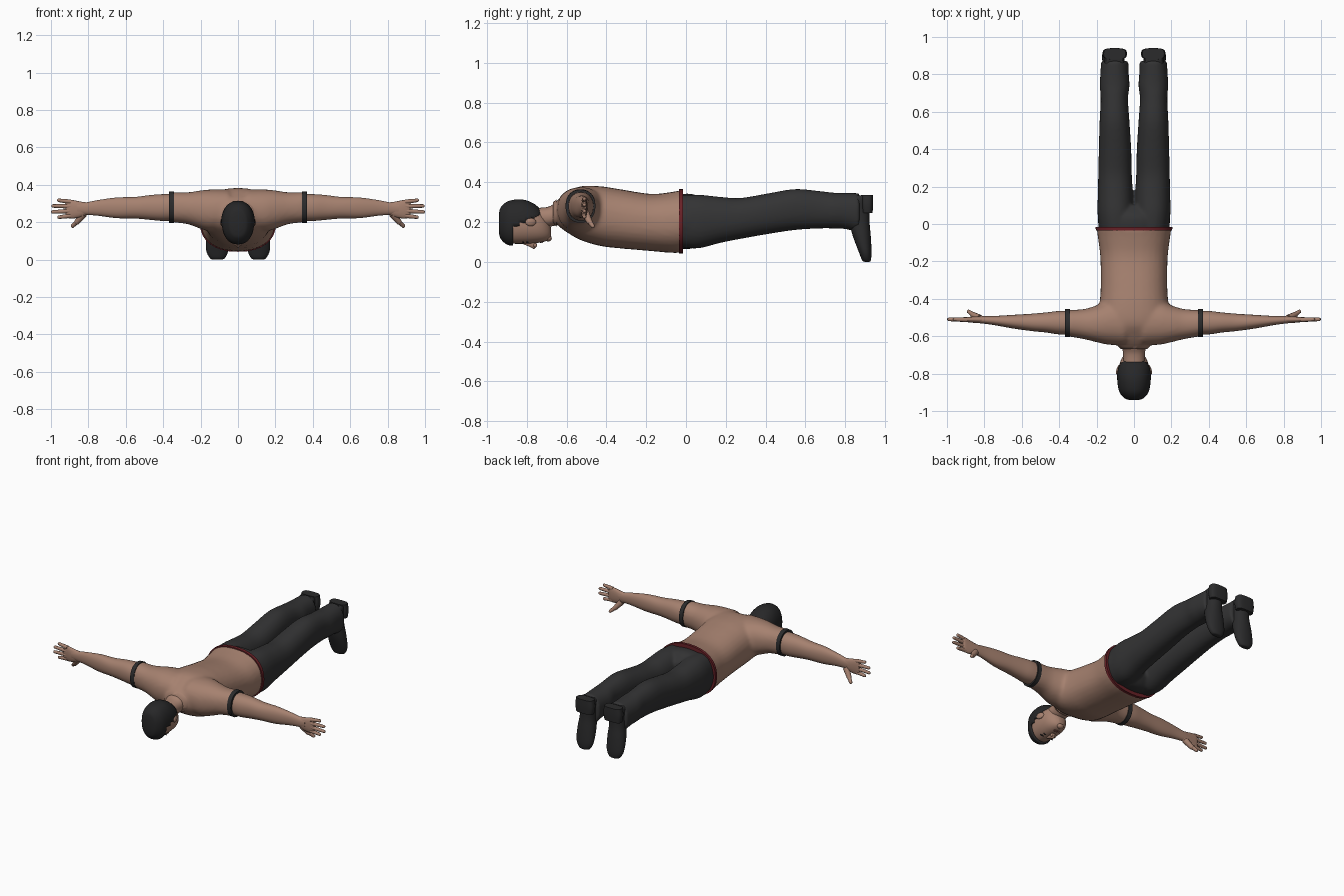
import bpy, bmesh, math
from mathutils import Vector, Matrix

cube = bpy.data.objects.get("Cube")
if cube:
    bpy.data.objects.remove(cube)


def material(name, *rgb):
    mat = bpy.data.materials.new(name)
    mat.use_nodes = True
    color = (*rgb, 1)
    mat.diffuse_color = color
    bsdf = next(n for n in mat.node_tree.nodes if n.type == 'BSDF_PRINCIPLED')
    bsdf.inputs["Base Color"].default_value = color
    bsdf.inputs["Roughness"].default_value = 0.8
    return mat


skin = material("warm skin", .38, .22, .16)
cloth = material("charcoal cloth", .033, .033, .034)
leather = material("black leather", .024, .024, .025)
hair_black = material("hair black", .02, .02, .021)
red = material("dark red trim", .14, .015, .02)
lip_tone = material("lip brown", .24, .10, .08)


def smooth_rows(rows, steps):
    """Catmull-Rom interpolation between cross-section rows."""
    if steps < 2:
        return rows
    out = []
    for i in range(len(rows) - 1):
        quad = [rows[max(i - 1, 0)], rows[i], rows[i + 1], rows[min(i + 2, len(rows) - 1)]]
        for s in range(steps):
            t = s / steps
            out.append([b + .5 * t * (c - a + t * (2*a - 5*b + 4*c - d + t * (3*(b - c) + d - a)))
                        for a, b, c, d in zip(*quad)])
    return out + [rows[-1]]


def loft(bm, axis, rows, n=32, power=2.2, steps=4):
    """Skin rows of (position, low a, high a, low b, high b) along an axis."""
    rings = []
    for pos, a0, a1, b0, b1 in smooth_rows(rows, steps):
        ring = []
        for k in range(n):
            ang = math.tau * k / n
            c, s = math.cos(ang), math.sin(ang)
            u = (a0 + a1) / 2 + (a1 - a0) / 2 * math.copysign(abs(c) ** (2 / power), c)
            v = (b0 + b1) / 2 + (b1 - b0) / 2 * math.copysign(abs(s) ** (2 / power), s)
            co = {'x': (pos, u, v), 'y': (u, pos, v), 'z': (u, v, pos)}[axis]
            ring.append(bm.verts.new(co))
        rings.append(ring)
    for r, q in zip(rings, rings[1:]):
        for k in range(n):
            bm.faces.new((r[k], r[k - 1], q[k - 1], q[k]))
    bm.faces.new(rings[0])
    bm.faces.new(rings[-1][::-1])


def ball(bm, center, size, tilt=0):
    m = Matrix.Translation(center) @ Matrix.Rotation(tilt, 4, 'Z') @ Matrix.Diagonal((*size, 1))
    bmesh.ops.create_uvsphere(bm, u_segments=16, v_segments=10, radius=1, matrix=m)


def digit(bm, start, end, r):
    """Tapered finger with a round tip."""
    p, q = Vector(start), Vector(end)
    m = Matrix.Translation((p + q) / 2) @ (q - p).to_track_quat('Z', 'Y').to_matrix().to_4x4()
    bmesh.ops.create_cone(bm, segments=12, radius1=r, radius2=r * .75,
                          depth=(q - p).length, cap_ends=True, matrix=m)
    ball(bm, q, [r * .75] * 3)


def finish(bm, name, mat, mirror=False, voxel=0, thickness=0):
    bmesh.ops.recalc_face_normals(bm, faces=bm.faces)
    mesh = bpy.data.meshes.new(name)
    bm.to_mesh(mesh)
    bm.free()
    mesh.materials.append(mat)
    obj = bpy.data.objects.new(name, mesh)
    bpy.context.collection.objects.link(obj)
    bpy.ops.object.select_all(action='DESELECT')
    obj.select_set(True)
    bpy.context.view_layer.objects.active = obj
    bpy.ops.object.shade_smooth_by_angle(angle=math.radians(50))
    if mirror:
        obj.modifiers.new("Mirror", 'MIRROR').use_mirror_merge = False
    if voxel:
        rem = obj.modifiers.new("Blend", 'REMESH')
        rem.mode, rem.voxel_size, rem.use_smooth_shade = 'VOXEL', voxel, True
        soft = obj.modifiers.new("Soften", 'SMOOTH')
        soft.factor, soft.iterations = .5, 5
    if thickness:
        sol = obj.modifiers.new("Thickness", 'SOLIDIFY')
        sol.thickness, sol.offset = thickness, -1
    return obj


def symmetric(rows):
    return [(y, -w, w, lo, hi) for y, w, lo, hi in rows]


# Fitted shirt: torso blended with the two short sleeves
bm = bmesh.new()
loft(bm, 'y', symmetric([
    (-.66, .07, .20, .295), (-.64, .11, .18, .315), (-.60, .18, .15, .345),
    (-.53, .20, .11, .38), (-.43, .185, .08, .38), (-.33, .178, .068, .365),
    (-.18, .18, .055, .342), (-.08, .192, .046, .35), (-.02, .2, .046, .362)]), power=2.3)
sleeve = [(.05, -.65, -.40, .16, .375), (.14, -.645, -.41, .15, .375), (.2, -.632, -.435, .165, .37),
          (.27, -.615, -.455, .19, .36), (.36, -.6, -.46, .2, .362)]
loft(bm, 'x', sleeve)
loft(bm, 'x', [(-x, *rest) for x, *rest in sleeve])
finish(bm, "shirt", skin, voxel=.011)

# Raised neckline, hem and sleeve bands
bm = bmesh.new()
loft(bm, 'y', symmetric([(-.668, .072, .188, .30), (-.65, .088, .178, .315)]), steps=1)
finish(bm, "collar", skin)
bm = bmesh.new()
loft(bm, 'y', symmetric([(-.035, .204, .042, .365), (-.016, .205, .042, .366)]), power=2.3, steps=1)
finish(bm, "waist_band", red)
bm = bmesh.new()
loft(bm, 'x', [(.343, -.605, -.455, .197, .365), (.37, -.605, -.455, .197, .363)], steps=1)
finish(bm, "sleeve_bands", leather, mirror=True)

# Bare arms
bm = bmesh.new()
loft(bm, 'x', [(.32, -.59, -.465, .21, .35), (.4, -.59, -.465, .207, .35), (.47, -.58, -.473, .213, .345),
               (.55, -.572, -.48, .22, .335), (.65, -.558, -.486, .222, .332),
               (.75, -.54, -.492, .235, .318), (.82, -.531, -.493, .24, .305), (.86, -.528, -.495, .24, .305)])
finish(bm, "arms", skin, mirror=True)

# Hands: palm, four fingers and thumb
bm = bmesh.new()
loft(bm, 'x', [(.8, -.528, -.494, .243, .305), (.84, -.528, -.494, .228, .31),
               (.88, -.526, -.496, .22, .318), (.91, -.522, -.498, .222, .32), (.922, -.517, -.503, .23, .312)], n=20)
for root, tip, reach in [(.309, .317, .958), (.285, .287, .988), (.26, .255, .99), (.235, .227, .957)]:
    digit(bm, (.895, -.512, root), (reach, -.51, tip), .0125)
digit(bm, (.825, -.505, .245), (.86, -.485, .202), .02)
digit(bm, (.855, -.488, .208), (.884, -.468, .18), .0135)
finish(bm, "hands", skin, mirror=True)

# Trousers: seat blended with both legs
bm = bmesh.new()
loft(bm, 'y', symmetric([(-.06, .185, .07, .335), (0, .192, .064, .343), (.05, .185, .075, .335), (.1, .12, .12, .29)]))
leg = [(-.03, .0, .185, .075, .335), (.06, .0, .195, .068, .338), (.17, .006, .193, .095, .327),
       (.27, .012, .191, .115, .321), (.4, .015, .188, .138, .342), (.545, .024, .184, .16, .366),
       (.67, .032, .178, .168, .356), (.74, .024, .183, .168, .348), (.8, .028, .18, .165, .346), (.872, .03, .176, .148, .346)]
loft(bm, 'y', leg)
loft(bm, 'y', [(y, -b, -a, *rest) for y, a, b, *rest in leg])
finish(bm, "trousers", cloth, voxel=.009)

# Shoes pointing down, with heel blocks
bm = bmesh.new()
loft(bm, 'z', [(.0, .09, .13, .9, .92), (.008, .07, .15, .885, .928), (.05, .052, .17, .868, .932),
               (.13, .05, .17, .838, .928), (.2, .056, .16, .82, .922), (.26, .055, .156, .81, .922),
               (.315, .052, .158, .82, .925), (.333, .06, .15, .84, .915)], n=28)
loft(bm, 'z', [(.245, .045, .162, .885, .937), (.29, .038, .168, .88, .94), (.337, .045, .162, .88, .94)],
     n=28, power=3.2)
finish(bm, "shoes", leather, mirror=True)

# Neck
bm = bmesh.new()
loft(bm, 'y', symmetric([(-.78, .055, .18, .27), (-.7, .058, .175, .275), (-.66, .064, .182, .292), (-.61, .08, .19, .31)]))
finish(bm, "neck", skin)

# Head, face down
skull = [(-.932, .02, .16, .23), (-.922, .045, .125, .265), (-.885, .072, .095, .295), (-.82, .082, .091, .304),
         (-.76, .079, .094, .285), (-.72, .066, .1, .25), (-.692, .044, .11, .21), (-.678, .02, .13, .17)]
bm = bmesh.new()
loft(bm, 'y', symmetric(skull))
# nose bridge, tip and nostrils
loft(bm, 'y', symmetric([(-.815, .006, .088, .12), (-.78, .01, .073, .12), (-.762, .014, .064, .12), (-.75, .01, .08, .12)]), n=14)
for side in (-1, 1):
    ball(bm, (side * .012, -.757, .083), (.009, .009, .01))
    ball(bm, (side * .084, -.78, .2), (.01, .028, .02), side * .25)
ball(bm, (0, -.692, .119), (.024, .018, .016))
finish(bm, "head", skin)

# Short hair cap, cut away over the face
bm = bmesh.new()
loft(bm, 'y', symmetric([(y - .008, w + .008, lo - .01, hi + .01) for y, w, lo, hi in skull]), n=48, steps=8)
face_area = [f for f in bm.faces if (c := f.calc_center_median()).y > -.872
             and (c.z < .17 + .5 * (c.y + .875) or c.y > -.715)]
bmesh.ops.delete(bm, geom=face_area, context='FACES')
finish(bm, "hair", hair_black, thickness=.012)

# Brows, eyes and lips
bm = bmesh.new()
ball(bm, (.033, -.818, .099), (.019, .004, .005), -.12)
finish(bm, "brows", hair_black, mirror=True)
bm = bmesh.new()
ball(bm, (.032, -.797, .1), (.012, .005, .005))
finish(bm, "eyes", leather, mirror=True)
bm = bmesh.new()
for y in (-.731, -.723):
    ball(bm, (0, y, .102), (.022, .005, .006))
finish(bm, "lips", lip_tone)
